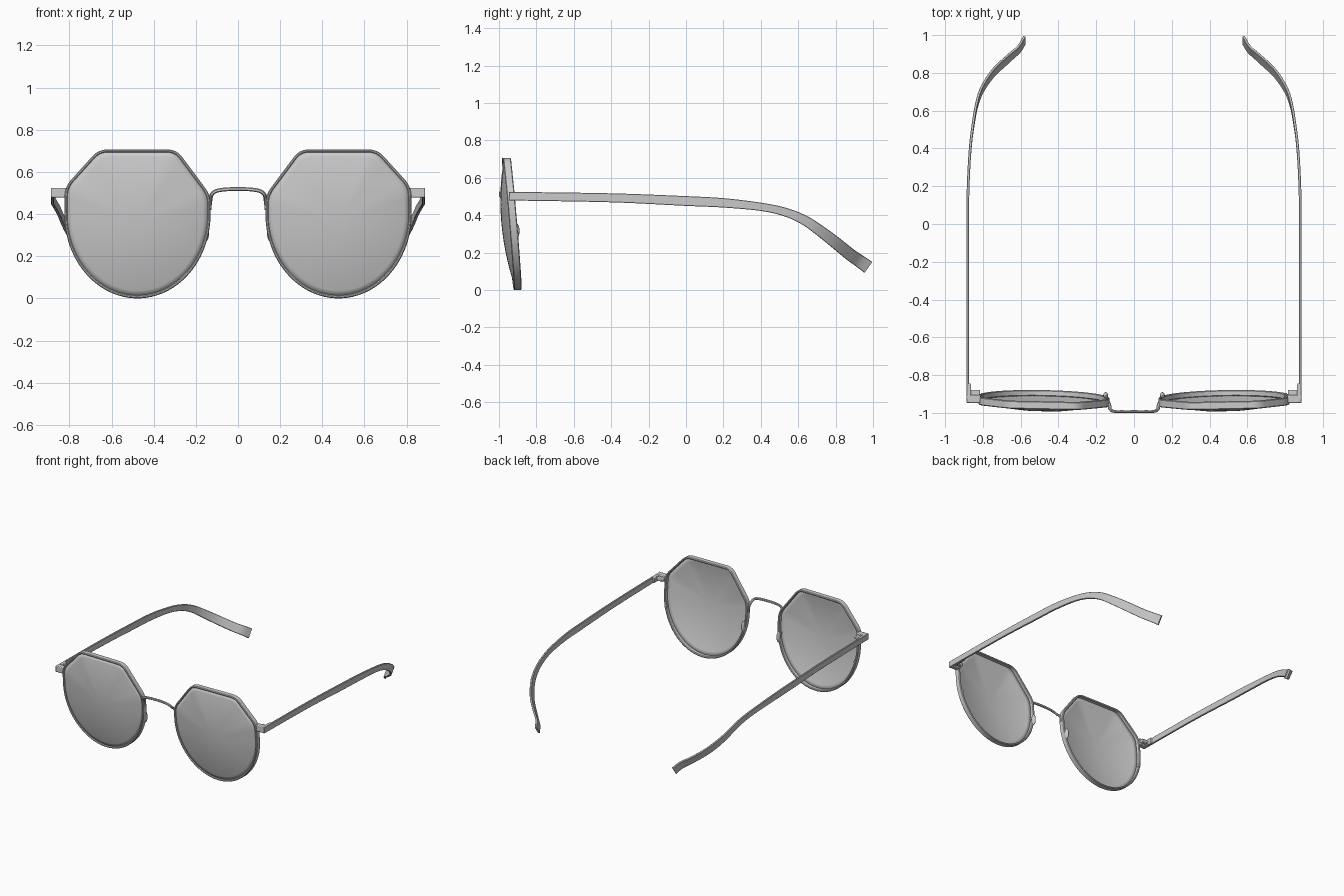
import bpy, bmesh, math
from mathutils import Vector

if "Cube" in bpy.data.objects:
    bpy.data.objects.remove(bpy.data.objects["Cube"])

CX = 0.477  # lens centre in x


def make(name, verts, faces, mirror=True, angle=40):
    me = bpy.data.meshes.new(name)
    me.from_pydata([tuple(v) for v in verts], [], faces)
    bm = bmesh.new()
    bm.from_mesh(me)
    bmesh.ops.recalc_face_normals(bm, faces=bm.faces)
    bm.to_mesh(me)
    bm.free()
    ob = bpy.data.objects.new(name, me)
    bpy.context.collection.objects.link(ob)
    bpy.ops.object.select_all(action='DESELECT')
    ob.select_set(True)
    bpy.context.view_layer.objects.active = ob
    bpy.ops.object.shade_smooth_by_angle(angle=math.radians(angle))
    if mirror:
        ob.modifiers.new("Mirror", 'MIRROR').use_mirror_merge = False
    return ob


def catmull(pts, steps=6):
    # smooth curve through points of any dimension
    p = [Vector(a) for a in pts]
    p = [2 * p[0] - p[1]] + p + [2 * p[-1] - p[-2]]
    out = []
    for i in range(1, len(p) - 2):
        a, b, c, d = p[i - 1:i + 3]
        for k in range(steps):
            t = k / steps
            out.append(0.5 * (2 * b + (c - a) * t + (2 * a - 5 * b + 4 * c - d) * t * t
                              + (3 * b - a - 3 * c + d) * t ** 3))
    return out + [p[-2]]


def skin(rings, closed):
    # quads between rings; caps at the ends of an open sweep
    n, m = len(rings), len(rings[0])
    verts = [v for r in rings for v in r]
    faces = [(i * m + j, i * m + (j + 1) % m, (i + 1) % n * m + (j + 1) % m, (i + 1) % n * m + j)
             for i in range(n if closed else n - 1) for j in range(m)]
    if not closed:
        faces += [tuple(range(m)), tuple(range((n - 1) * m, n * m))]
    return verts, faces


def section(a, b, c=0.35):
    # chamfered rectangle, half sizes a and b
    k = min(a, b) * c
    return [(a, b - k), (a - k, b), (k - a, b), (-a, b - k),
            (-a, k - b), (k - a, -b), (a - k, -b), (a, k - b)]


def box(name, lo, hi, bevel=0.005):
    v = [(x, y, z) for x in (lo[0], hi[0]) for y in (lo[1], hi[1]) for z in (lo[2], hi[2])]
    f = [(0, 1, 3, 2), (4, 6, 7, 5), (0, 4, 5, 1), (2, 3, 7, 6), (0, 2, 6, 4), (1, 5, 7, 3)]
    ob = make(name, v, f)
    m = ob.modifiers.new("Bevel", 'BEVEL')
    m.width, m.segments = bevel, 2
    return ob


def plane_y(x, z):
    # tilted, slightly wrapped plane the rims lie in
    return -0.93 - 0.086 * (z - 0.35) + 0.02 * (x - CX)


# lens outline: flat top with cut corners, round below
outline = []
corners = [(0.347, 0.40), (0.345, 0.53), (0.185, 0.707), (-0.185, 0.707), (-0.347, 0.49), (-0.347, 0.40)]
for i in range(1, 5):
    p, q, r = (Vector(corners[j]) for j in (i - 1, i, i + 1))
    a, b = q + (p - q).normalized() * 0.045, q + (r - q).normalized() * 0.045
    for k in range(7):
        t = k / 6
        outline.append(a * (1 - t) ** 2 + q * 2 * t * (1 - t) + b * t * t)
for k in range(49):
    t = math.pi * (1 + k / 48)
    outline.append(Vector((0.347 * math.cos(t), 0.40 + 0.40 * math.sin(t))))
N = len(outline)

# rims
rings = []
for i, p in enumerate(outline):
    t = (outline[(i + 1) % N] - outline[i - 1]).normalized()
    nrm = Vector((t.y, -t.x))
    ring = []
    for a, b in section(0.007, 0.021, 0.6):
        q = p + nrm * (a - 0.007)
        ring.append((CX + q.x, plane_y(CX + q.x, q.y) + b, q.y))
    rings.append(ring)
make("rim", *skin(rings, True))

# domed lenses
mid = Vector((0, 0.36))
rings = []
for k in range(1, 13):
    s = k / 12
    ring = []
    for p in outline:
        q = mid + (p - mid) * s * 0.975
        x = CX + q.x
        ring.append((x, plane_y(x, q.y) - 0.008 - 0.045 * (1 - s * s), q.y))
    rings.append(ring)
verts, faces = skin(rings, False)
faces = faces[:-1]
lens = make("lens", verts, faces)
sol = lens.modifiers.new("Thickness", 'SOLIDIFY')
sol.thickness, sol.offset = 0.006, 0

# bridge
half = [(0.136, -0.945, 0.42), (0.131, -0.955, 0.465), (0.125, -0.982, 0.492),
        (0.105, -0.992, 0.509), (0.06, -0.993, 0.517)]
path = catmull(half + [(0, -0.993, 0.519)] + [(-x, y, z) for x, y, z in reversed(half)])
rings = []
for i, p in enumerate(path):
    t = (path[min(i + 1, len(path) - 1)] - path[max(i - 1, 0)]).normalized()
    side = Vector((0, 1, 0))
    side = (side - t * side.dot(t)).normalized()
    up = t.cross(side)
    rings.append([p + side * a + up * b for a, b in section(0.007, 0.009, 0.6)])
make("bridge", *skin(rings, False), mirror=False)

# temples: x, y, z and half width along a path
path = catmull([(0.880, -0.945, 0.502, 0.023), (0.880, -0.4, 0.493, 0.024), (0.880, 0, 0.476, 0.026),
                (0.878, 0.2, 0.466, 0.025), (0.867, 0.4, 0.445, 0.022), (0.851, 0.53, 0.417, 0.023),
                (0.833, 0.63, 0.375, 0.026), (0.805, 0.71, 0.322, 0.029), (0.745, 0.80, 0.253, 0.032),
                (0.660, 0.88, 0.188, 0.033), (0.610, 0.925, 0.157, 0.034), (0.580, 0.973, 0.123, 0.036)])
rings = []
for i, p in enumerate(path):
    d = path[min(i + 1, len(path) - 1)] - path[max(i - 1, 0)]
    t = Vector(d[:3]).normalized()
    up = Vector((0, -t.z, t.y)).normalized()
    out = t.cross(up).normalized()
    rings.append([Vector(p[:3]) + out * a + up * b for a, b in section(0.007, p[3])])
make("temple", *skin(rings, False))

# end pieces and hinges joining rims to temples
box("end_piece", (0.812, -0.947, 0.479), (0.887, -0.905, 0.525))
box("hinge_block", (0.862, -0.93, 0.480), (0.886, -0.845, 0.524))
box("hinge_lug", (0.815, -0.91, 0.488), (0.868, -0.878, 0.512))

# nose pads with short stems
verts, faces = skin([[(0.150 + 0.013 * math.sin(u) * math.cos(v), -0.908 + 0.018 * math.sin(u) * math.sin(v),
                       0.315 - 0.042 * math.cos(u)) for v in (math.tau * j / 16 for j in range(16))]
                     for u in (0.05 + 3.04 * i / 12 for i in range(13))], False)
make("nose_pad", verts, faces)
box("nose_pad_stem", (0.140, -0.945, 0.325), (0.154, -0.905, 0.345), 0.003)
box("rim_screw", (0.795, -0.925, 0.290), (0.811, -0.895, 0.310), 0.003)
